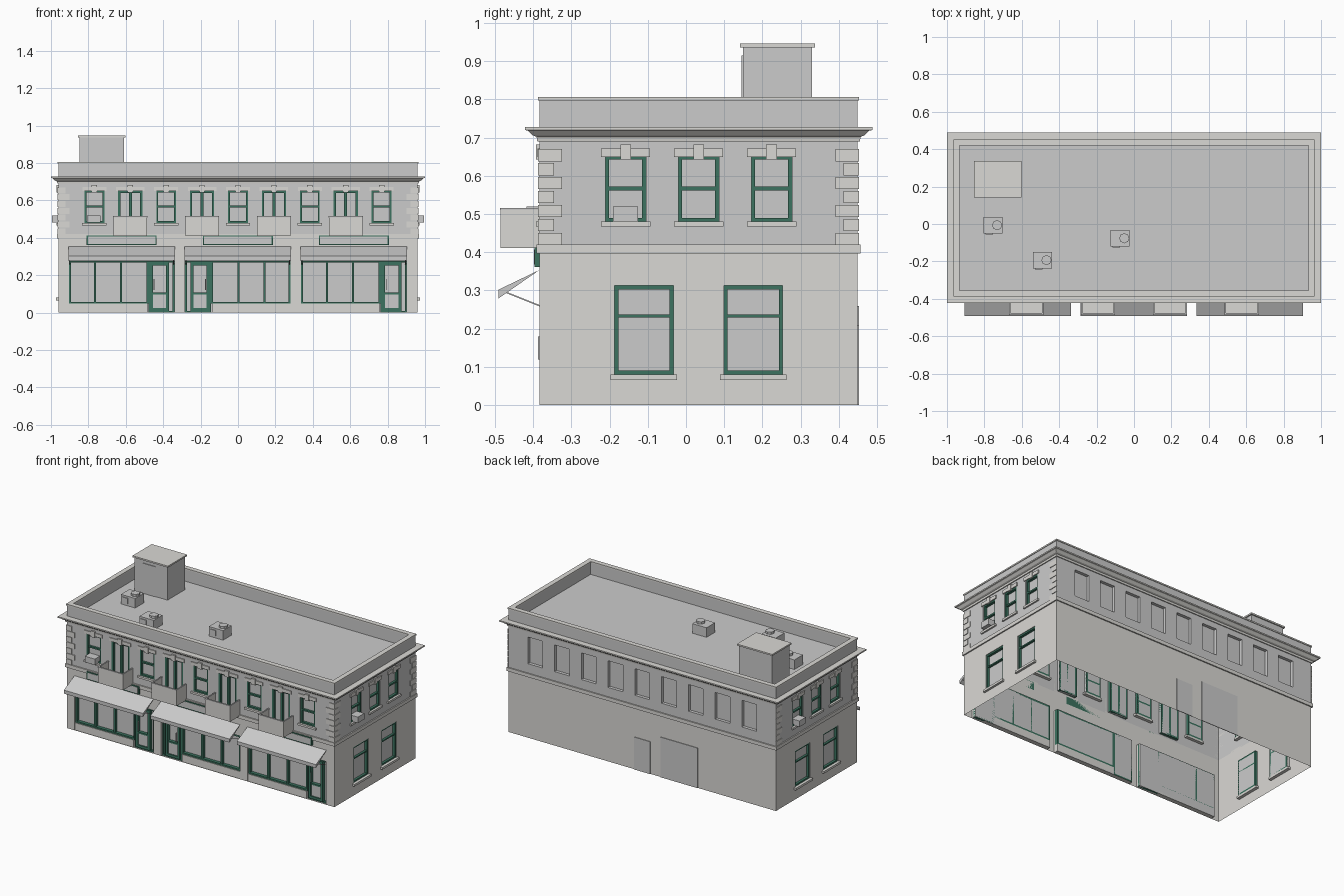
import bpy, bmesh, math
from mathutils import Vector, Matrix

if "Cube" in bpy.data.objects:
    bpy.data.objects.remove(bpy.data.objects["Cube"])

X, YF, YB = 0.96, -0.383, 0.449          # building footprint
MATS = {}
for n, c in {"stone": (0.70, 0.69, 0.66), "green": (0.045, 0.17, 0.115)}.items():
    MATS[n] = bpy.data.materials.new(n)
    MATS[n].diffuse_color = (*c, 1)

# wall frames: u along the wall, d outward, z up
MAP = {
    "F": lambda u, d, z: (u, YF - d, z),
    "B": lambda u, d, z: (-u, YB + d, z),
    "R": lambda u, d, z: (X + d, u, z),
    "L": lambda u, d, z: (-X - d, YF + YB - u, z),
}
parts = {}


def part(name, mat=None, closed=True):
    if name not in parts:
        parts[name] = (bmesh.new(), mat, closed)
    return parts[name][0]


def quad(bm, f, *pts):
    bm.faces.new([bm.verts.new(MAP[f](*p)) for p in pts])


def prism(bm, f, prof, u0, u1):
    a = [bm.verts.new(MAP[f](u0, d, z)) for d, z in prof]
    b = [bm.verts.new(MAP[f](u1, d, z)) for d, z in prof]
    bm.faces.new(a)
    bm.faces.new(b[::-1])
    for i in range(len(a)):
        j = (i + 1) % len(a)
        bm.faces.new((a[i], b[i], b[j], a[j]))


def box(bm, f, u0, u1, z0, z1, d0, d1):
    prism(bm, f, [(d0, z0), (d1, z0), (d1, z1), (d0, z1)], u0, u1)


def wbox(bm, x0, x1, y0, y1, z0, z1):
    box(bm, "F", x0, x1, z0, z1, YF - y1, YF - y0)


def frame(bm, f, u0, u1, z0, z1, w, d0, d1):
    box(bm, f, u0, u0 + w, z0, z1, d0, d1)
    box(bm, f, u1 - w, u1, z0, z1, d0, d1)
    box(bm, f, u0 + w, u1 - w, z0, z0 + w, d0, d1)
    box(bm, f, u0 + w, u1 - w, z1 - w, z1, d0, d1)


def wall(bm, f, u0, u1, z0, z1, holes, D):
    """Thin wall with rectangular openings, reveals and recessed panes."""
    us = sorted({u0, u1, *[h[0] for h in holes], *[h[1] for h in holes]})
    zs = sorted({z0, z1, *[h[2] for h in holes], *[h[3] for h in holes]})
    for a, b in zip(us, us[1:]):
        for c, e in zip(zs, zs[1:]):
            m, n = (a + b) / 2, (c + e) / 2
            if not any(h[0] < m < h[1] and h[2] < n < h[3] for h in holes):
                quad(bm, f, (a, 0, c), (b, 0, c), (b, 0, e), (a, 0, e))
    glass = part("window_panes", None, False)
    for a, b, c, e in holes:
        quad(bm, f, (a, 0, c), (a, -D, c), (a, -D, e), (a, 0, e))
        quad(bm, f, (b, 0, e), (b, -D, e), (b, -D, c), (b, 0, c))
        quad(bm, f, (a, -D, c), (a, 0, c), (b, 0, c), (b, -D, c))
        quad(bm, f, (b, -D, e), (b, 0, e), (a, 0, e), (a, -D, e))
        quad(glass, f, (a, -D, c), (b, -D, c), (b, -D, e), (a, -D, e))


def sweep(bm, prof):
    """Sweep an (offset, z) profile round the footprint."""
    rings = [[bm.verts.new((sx * (X + o), (YB + o) if sy > 0 else (YF - o), z)) for o, z in prof]
             for sx, sy in ((-1, -1), (1, -1), (1, 1), (-1, 1))]
    n = len(prof)
    for k in range(4):
        p, q = rings[k], rings[(k + 1) % 4]
        for i in range(n):
            j = (i + 1) % n
            bm.faces.new((p[i], q[i], q[j], p[j]))


# layout
cols = [-0.768 + 0.192 * i for i in range(9)]
side_cols = [-0.158, 0.033, 0.224]
side_low = [(-0.187, -0.033), (0.099, 0.253)]
bays = [(-0.904, -0.34, 1), (-0.283, 0.281, -1), (0.337, 0.901, 1)]   # last: door side
WB, WT = 0.48, 0.653
green = part("window_frames", "green")
trim = part("window_surrounds", "stone")
ac = part("window_coolers")

# walls
low = part("ground_floor_walls", "stone", False)
up = part("upper_walls", None, False)
wall(low, "F", -X, X, 0, 0.41, [(a, b, 0, 0.28) for a, b, s in bays], 0.03)
wall(low, "B", -X, X, 0, 0.41, [], 0.02)
wall(up, "F", -X, X, 0.41, 0.728,
     [(c - 0.065, c + 0.065, 0.422, WT) if i % 2 else (c - 0.053, c + 0.053, WB, WT)
      for i, c in enumerate(cols)], 0.02)
wall(up, "B", -X, X, 0.41, 0.728, [(c - 0.053, c + 0.053, WB, WT) for c in cols], 0.02)
for f in "RL":
    wall(low, f, YF, YB, 0, 0.41, [(a, b, 0.08, 0.313) for a, b in side_low], 0.02)
    wall(up, f, YF, YB, 0.41, 0.728, [(c - 0.053, c + 0.053, WB, WT) for c in side_cols], 0.02)


def lintel(f, c, w):
    box(trim, f, c - w, c + w, 0.65, 0.672, 0, 0.006)
    box(trim, f, c - 0.014, c + 0.014, 0.643, 0.682, 0, 0.01)


def sash(f, c):
    frame(green, f, c - 0.053, c + 0.053, WB, WT, 0.01, -0.02, -0.004)
    box(green, f, c - 0.043, c + 0.043, 0.562, 0.572, -0.02, -0.006)
    lintel(f, c, 0.064)
    box(trim, f, c - 0.065, c + 0.065, 0.467, WB, -0.02, 0.01)


# upper windows, balcony doors and balconies
for i, c in enumerate(cols):
    if i % 2 == 0:
        sash("F", c)
        continue
    frame(green, "F", c - 0.065, c + 0.065, 0.422, WT, 0.012, -0.02, -0.004)
    box(green, "F", c - 0.008, c + 0.008, 0.43, 0.645, -0.02, -0.005)
    lintel("F", c, 0.076)
    bal, rail = part("balconies", "stone"), part("balcony_rails")
    box(bal, "F", c - 0.09, c + 0.09, 0.411, 0.422, 0, 0.102)
    box(bal, "F", c - 0.09, c + 0.09, 0.422, 0.51, 0.096, 0.102)
    box(rail, "F", c - 0.091, c + 0.091, 0.51, 0.516, 0.094, 0.104)
    for s in (-1, 1):
        a, b = sorted((c + s * 0.09, c + s * 0.084))
        box(bal, "F", a, b, 0.422, 0.51, 0, 0.096)
        box(rail, "F", a - 0.001, b + 0.001, 0.51, 0.516, 0, 0.094)
for f in "RL":
    for c in side_cols:
        sash(f, c)
    for a, b in side_low:
        frame(green, f, a, b, 0.08, 0.313, 0.01, -0.02, -0.004)
        box(green, f, a + 0.01, b - 0.01, 0.229, 0.237, -0.02, -0.006)
        box(trim, f, a - 0.01, b + 0.01, 0.066, 0.08, -0.02, 0.014)
    box(ac, f, -0.191, -0.125, 0.481, 0.52, -0.02, 0.034)
box(ac, "F", -0.808, -0.736, 0.481, 0.52, -0.02, 0.034)

# shopfronts with awnings and sign boards
shop, riser = part("shopfront_frames", "green"), part("stall_risers", "stone")
awn, strut, panel = part("awnings"), part("awning_struts"), part("sign_panels")
for a, b, s in bays:
    def span(p, q):
        return (a + p, a + q) if s > 0 else (b - q, b - p)
    W = b - a
    box(riser, "F", *span(0, 0.419), 0, 0.048, -0.03, -0.004)
    frame(shop, "F", *span(0, 0.425), 0.048, 0.277, 0.01, -0.03, -0.008)
    for m in (0.139, 0.278):
        box(shop, "F", *span(m - 0.006, m + 0.006), 0.058, 0.267, -0.03, -0.01)
    frame(shop, "F", *span(0.425, W), 0.0, 0.277, 0.009, -0.03, -0.012)
    frame(shop, "F", *span(0.434, W - 0.028), 0.009, 0.268, 0.016, -0.028, -0.004)
    box(shop, "F", *span(0.45, W - 0.044), 0.098, 0.108, -0.028, -0.006)
    box(panel, "F", *span(0.45, W - 0.044), 0.025, 0.098, -0.029, -0.012)
    box(strut, "F", *span(0.453, 0.457), 0.12, 0.18, -0.004, 0.004)
    prism(awn, "F", [(0, 0.354), (0.108, 0.302), (0.108, 0.279)], a - 0.002, b + 0.002)
    for u in (a + 0.003, b - 0.007):
        prism(strut, "F", [(0, 0.258), (0.088, 0.293), (0.088, 0.297), (0, 0.262)], u, u + 0.004)
    m = (a + b) / 2
    box(part("sign_boards", "green"), "F", m - 0.187, m + 0.187, 0.362, 0.413, 0, 0.013)
    box(panel, "F", m - 0.18, m + 0.18, 0.368, 0.407, 0.01, 0.015)

# rear doors
box(part("rear_door"), "B", -0.055, 0.06, 0, 0.21, 0, 0.004)
box(part("rear_garage_door"), "B", 0.134, 0.40, 0, 0.26, 0, 0.004)

# corner quoins, alternating long and short
quoin = part("quoins", "stone")
for i in range(7):
    z = 0.638 - 0.0365 * i
    for f, lo, hi in (("F", -X, X), ("R", YF, YB), ("L", YF, YB)):
        w = 0.058 if (i % 2 == 0) == (f != "F") else 0.037
        box(quoin, f, lo - 0.004, lo + w, z, z + 0.032, 0, 0.004)
        box(quoin, f, hi - w, hi + 0.004, z, z + 0.032, 0, 0.004)

# band, cornice, parapet and roof
sweep(part("floor_band", "stone"), [(0, 0.397), (0.008, 0.397), (0.008, 0.42), (0, 0.42)])
sweep(part("cornice", "stone"), [(0, 0.69), (0.006, 0.69), (0.008, 0.702), (0.018, 0.706), (0.026, 0.714),
                                 (0.03, 0.718), (0.039, 0.72), (0.039, 0.728), (0, 0.728)])
sweep(part("parapet"), [(0, 0.72), (0, 0.798), (-0.024, 0.798), (-0.024, 0.72)])
sweep(part("parapet_cap", "stone"), [(0.004, 0.797), (0.004, 0.806), (-0.028, 0.806), (-0.028, 0.797)])
quad(part("roof", None, False), "F", (-X, 0, 0.72), (X, 0, 0.72), (X, YF - YB, 0.72), (-X, YF - YB, 0.72))

# stair house
wbox(part("stair_house"), -0.848, -0.61, 0.149, 0.33, 0.72, 0.936)
wbox(part("stair_house_cap", "stone"), -0.856, -0.602, 0.141, 0.338, 0.936, 0.946)
wbox(part("stair_house_door"), -0.785, -0.695, 0.145, 0.149, 0.72, 0.915)

# roof cooling units
unit = part("roof_units")
for x, y in ((-0.754, -0.006), (-0.49, -0.193), (-0.074, -0.076)):
    wbox(unit, x - 0.051, x + 0.051, y - 0.044, y + 0.044, 0.72, 0.782)
    wbox(unit, x - 0.04, x, y - 0.049, y - 0.044, 0.735, 0.77)
    bmesh.ops.create_cone(unit, cap_ends=True, segments=8, radius1=0.027, radius2=0.027, depth=0.014,
                          matrix=Matrix.Translation((x + 0.022, y, 0.789)))

# turn every part into an object
for name, (bm, mat, closed) in parts.items():
    bmesh.ops.remove_doubles(bm, verts=bm.verts, dist=1e-6) if not closed else \
        bmesh.ops.recalc_face_normals(bm, faces=bm.faces)
    me = bpy.data.meshes.new(name)
    bm.to_mesh(me)
    bm.free()
    if mat:
        me.materials.append(MATS[mat])
    bpy.context.collection.objects.link(bpy.data.objects.new(name, me))

for m in bpy.data.materials:
    if m.users and not m.is_grease_pencil:
        m.use_nodes = True
        m.node_tree.nodes["Principled BSDF"].inputs["Base Color"].default_value = m.diffuse_color
